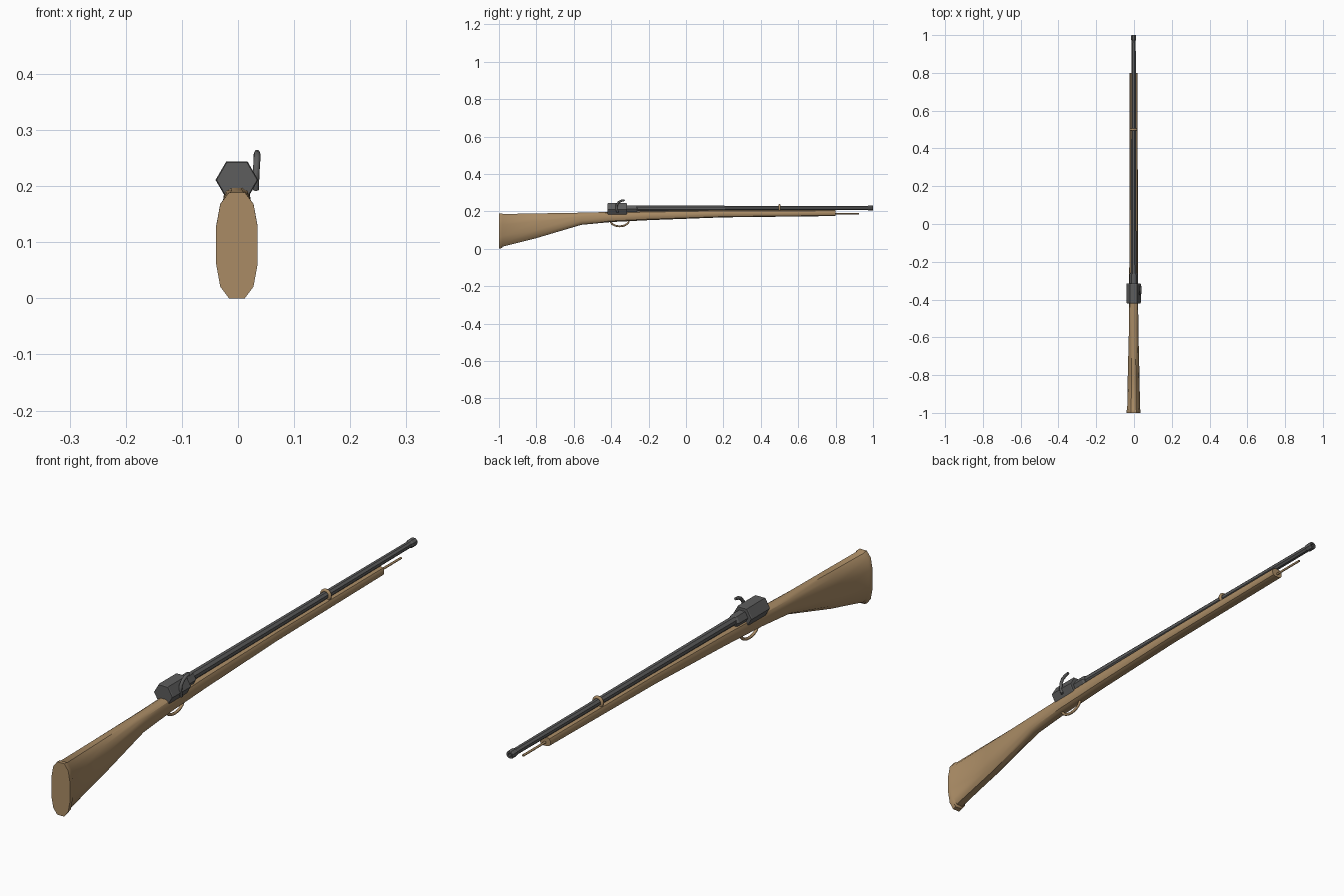
import bpy, bmesh, math
from mathutils import Vector

if "Cube" in bpy.data.objects:
    bpy.data.objects.remove(bpy.data.objects["Cube"])

CX = -0.002  # centre line of the gun


def material(name, rgb):
    m = bpy.data.materials.new(name)
    m.diffuse_color = (*rgb, 1)
    m.use_nodes = True
    m.node_tree.nodes["Principled BSDF"].inputs["Base Color"].default_value = m.diffuse_color
    return m


wood = material("wood", (0.40, 0.26, 0.13))
steel = material("steel", (0.11, 0.11, 0.11))


def loft(name, rings, mat, smooth=None):
    """Skin a list of equal-length closed rings and cap both ends."""
    bm = bmesh.new()
    loops = [[bm.verts.new(p) for p in r] for r in rings]
    n = len(loops[0])
    for a, b in zip(loops, loops[1:]):
        for i in range(n):
            j = (i + 1) % n
            bm.faces.new((a[i], a[j], b[j], b[i]))
    bm.faces.new(loops[0])
    bm.faces.new(loops[-1])
    bmesh.ops.recalc_face_normals(bm, faces=bm.faces)
    me = bpy.data.meshes.new(name)
    bm.to_mesh(me)
    bm.free()
    ob = bpy.data.objects.new(name, me)
    bpy.context.collection.objects.link(ob)
    me.materials.append(mat)
    if smooth:
        bpy.ops.object.select_all(action='DESELECT')
        ob.select_set(True)
        bpy.context.view_layer.objects.active = ob
        bpy.ops.object.shade_smooth_by_angle(angle=math.radians(smooth))
    return ob


def lathe(name, stations, sides, mat, turn=0.0, smooth=None):
    """Stations are (y, z centre, radius) along the barrel axis."""
    rings = []
    for y, z, r in stations:
        angles = [turn + 2 * math.pi * i / sides for i in range(sides)]
        rings.append([(CX + r * math.cos(a), y, z + r * math.sin(a)) for a in angles])
    return loft(name, rings, mat, smooth)


def bent_rod(name, path, radii, sides, mat):
    """Rod swept along a path lying close to the y-z plane."""
    pts = [Vector(p) for p in path]
    rings = []
    for i, p in enumerate(pts):
        t = (pts[min(i + 1, len(pts) - 1)] - pts[max(i - 1, 0)]).normalized()
        u = Vector((1, 0, 0))
        u = (u - t * u.dot(t)).normalized()
        v = t.cross(u)
        rings.append([p + radii[i] * (u * math.cos(a) + v * math.sin(a))
                      for a in (2 * math.pi * k / sides for k in range(sides))])
    return loft(name, rings, mat, 50)


# Stock: one rounded section scaled along (y, bottom, top, half width)
half = [(0.38, -1), (0.8, -0.78), (1, -0.35), (1, 0.35), (0.8, 0.78), (0.38, 1)]
section = half + [(-x, z) for x, z in reversed(half)]
stations = [(-1.0, 0.0, 0.189, 0.037), (-0.985, 0.004, 0.189, 0.037),
            (-0.98, 0.012, 0.186, 0.034), (-0.8, 0.057, 0.189, 0.031),
            (-0.56, 0.128, 0.193, 0.025), (-0.4, 0.143, 0.197, 0.024),
            (-0.2, 0.153, 0.202, 0.023), (0.2, 0.168, 0.207, 0.022),
            (0.8, 0.175, 0.207, 0.021)]
loft("stock", [[(CX + w * x, y, (b + t) / 2 + (t - b) / 2 * z) for x, z in section]
               for y, b, t, w in stations], wood, 35)

# Barrel with muzzle ring
lathe("barrel", [(-0.35, 0.216, 0.016), (0.98, 0.218, 0.012)], 8, steel, math.pi / 8)
lathe("muzzle", [(0.97, 0.218, 0.012), (0.976, 0.218, 0.015),
                 (0.995, 0.218, 0.015), (1.0, 0.218, 0.013),
                 (1.0, 0.218, 0.007), (0.96, 0.218, 0.007)], 8, steel, math.pi / 8)

# Hexagonal receiver with eased ends, and the breech ahead of it
lathe("receiver", [(-0.42, 0.211, 0.036), (-0.416, 0.211, 0.038),
                   (-0.319, 0.211, 0.038), (-0.315, 0.211, 0.036)], 6, steel)
lathe("breech", [(-0.32, 0.212, 0.023), (-0.268, 0.212, 0.023),
                 (-0.26, 0.212, 0.018)], 6, steel)

# Hammer on the right side, hooked forward
bent_rod("hammer", [(0.032, -0.365, 0.193), (0.032, -0.372, 0.215),
                    (0.033, -0.37, 0.235), (0.034, -0.36, 0.249),
                    (0.034, -0.345, 0.257), (0.034, -0.328, 0.260)],
         [0.005, 0.006, 0.006, 0.006, 0.006, 0.005], 8, steel)

# Barrel band
bpy.ops.mesh.primitive_torus_add(location=(CX, 0.5, 0.217), rotation=(math.pi / 2, 0, 0),
                                 major_radius=0.016, minor_radius=0.006,
                                 major_segments=16, minor_segments=8)
band = bpy.context.object
band.name = "barrel_band"
band.data.materials.append(wood)
bpy.ops.object.shade_smooth_by_angle(angle=math.radians(50))

# Trigger guard and trigger
arc = [math.pi + math.pi * i / 10 for i in range(11)]
bent_rod("trigger_guard", [(CX, -0.355 + 0.05 * math.cos(a), 0.152 + 0.032 * math.sin(a))
                           for a in arc], [0.005] * 11, 8, wood)

# Ramrod under the barrel
lathe("ramrod", [(0.75, 0.187, 0.004), (0.925, 0.187, 0.004)], 8, wood, smooth=50)
